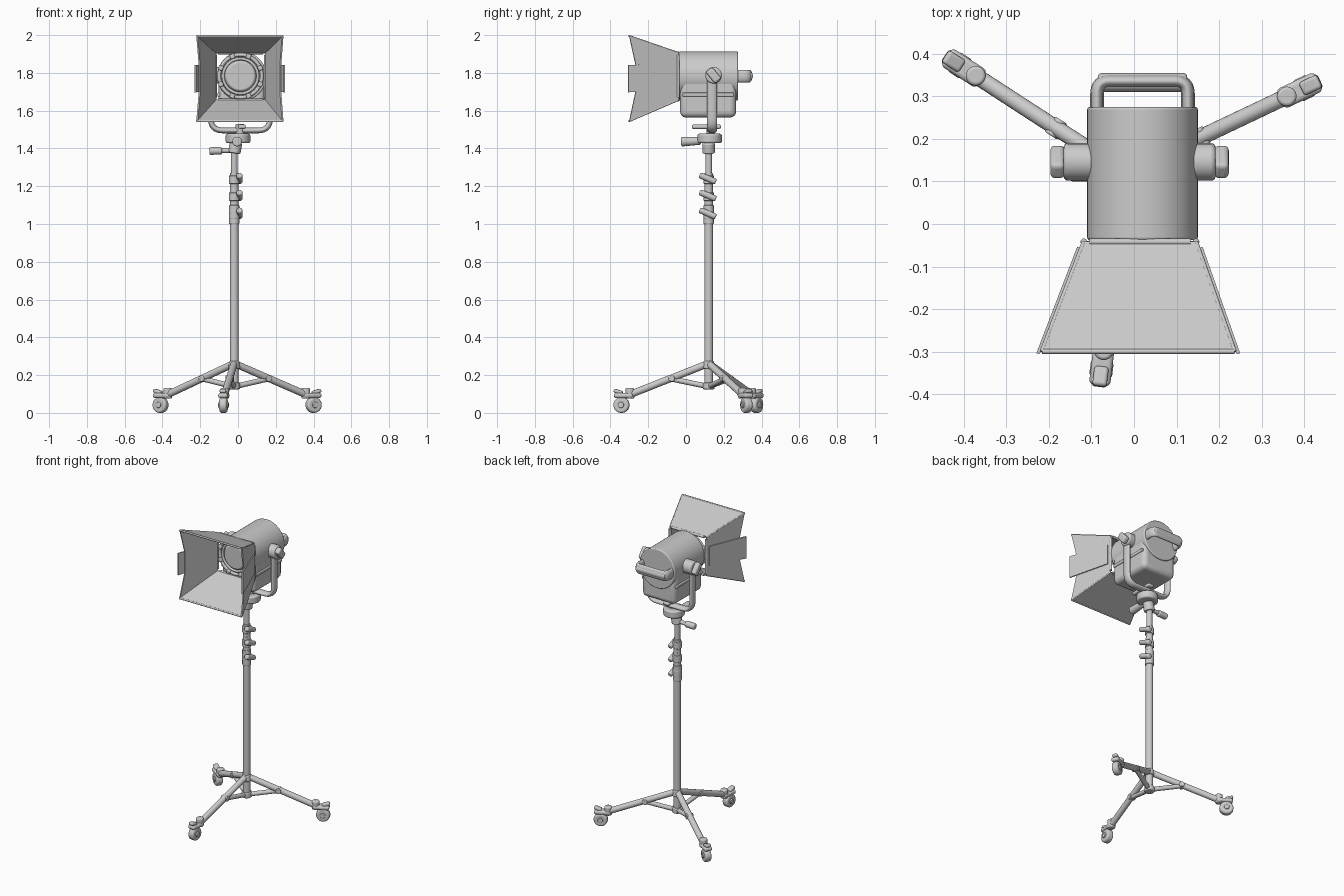
import bpy, math
from mathutils import Vector, Matrix

if "Cube" in bpy.data.objects:
    bpy.data.objects.remove(bpy.data.objects["Cube"])


def smooth(ob, angle=35):
    bpy.ops.object.select_all(action='DESELECT')
    ob.select_set(True)
    bpy.context.view_layer.objects.active = ob
    bpy.ops.object.shade_smooth_by_angle(angle=math.radians(angle))
    return ob


def bevel(ob, width, segments=3):
    if width:
        m = ob.modifiers.new("bevel", 'BEVEL')
        m.width, m.segments, m.limit_method = width, segments, 'ANGLE'
    return smooth(ob)


def rod(name, a, b, r, r2=None, bev=0.0, sides=32):
    a, b = Vector(a), Vector(b)
    d = b - a
    bpy.ops.mesh.primitive_cone_add(vertices=sides, radius1=r, radius2=r if r2 is None else r2,
                                    depth=d.length, location=(a + b) / 2)
    ob = bpy.context.object
    ob.name = name
    ob.rotation_euler = d.to_track_quat('Z', 'Y').to_euler()
    return bevel(ob, bev)


def box(name, loc, size, bev=0.008, rot=(0, 0, 0)):
    bpy.ops.mesh.primitive_cube_add(size=1, location=loc, rotation=rot)
    ob = bpy.context.object
    ob.name = name
    ob.data.transform(Matrix.Diagonal((*size, 1)))
    return bevel(ob, bev, 4)


def tube(name, pts, r, scale=(1, 1, 1), loc=(0, 0, 0), closed=False):
    cu = bpy.data.curves.new(name, 'CURVE')
    cu.dimensions, cu.bevel_depth, cu.bevel_resolution, cu.use_fill_caps = '3D', r, 4, True
    sp = cu.splines.new('POLY')
    sp.points.add(len(pts) - 1)
    for p, q in zip(sp.points, pts):
        p.co = (*q, 1)
    sp.use_cyclic_u = closed
    ob = bpy.data.objects.new(name, cu)
    bpy.context.collection.objects.link(ob)
    ob.location, ob.scale = loc, scale
    bpy.ops.object.select_all(action='DESELECT')
    ob.select_set(True)
    bpy.context.view_layer.objects.active = ob
    bpy.ops.object.convert(target='MESH')
    return smooth(bpy.context.object)


def round_path(corners, r, n=8):
    """Open path with its inner corners rounded."""
    c = [Vector(p) for p in corners]
    out = [c[0]]
    for p, q, s in zip(c, c[1:], c[2:]):
        a, b = q + (p - q).normalized() * r, q + (s - q).normalized() * r
        for i in range(n + 1):
            t = i / n
            out.append(a * (1 - t) ** 2 + q * 2 * t * (1 - t) + b * t * t)
    return out + [c[-1]]


def panel(name, pts, thick=0.008):
    me = bpy.data.meshes.new(name)
    me.from_pydata([tuple(p) for p in pts], [], [list(range(len(pts)))])
    ob = bpy.data.objects.new(name, me)
    bpy.context.collection.objects.link(ob)
    m = ob.modifiers.new("thickness", 'SOLIDIFY')
    m.thickness, m.offset = thick, 0
    return ob


PX, PY = -0.02, 0.12      # pole axis
CX, CZ = 0.02, 1.783      # lamp axis

# Telescopic pole
for i, (z0, z1, r) in enumerate([(0.13, 1.09, 0.023), (1.0, 1.1, 0.027), (1.09, 1.19, 0.023),
                                 (1.18, 1.27, 0.022), (1.26, 1.40, 0.018)]):
    rod(f"pole_section_{i}", (PX, PY, z0), (PX, PY, z1), r, bev=0.003)
# Pole clamps with slanted knobs
for i, z in enumerate((1.05, 1.145, 1.235)):
    rod(f"clamp_collar_{i}", (PX, PY, z - 0.022), (PX, PY, z + 0.022), 0.028, bev=0.004)
    rod(f"clamp_neck_{i}", (PX, PY, z), (0.012, PY, z), 0.014)
    rod(f"clamp_knob_{i}", (0.008, 0.072, z + 0.024), (0.008, 0.158, z - 0.012), 0.016, bev=0.008)

# Tripod hub
rod("upper_hub", (PX, PY, 0.235), (PX, PY, 0.275), 0.032, 0.027, bev=0.005)
rod("lower_hub", (PX, PY, 0.125), (PX, PY, 0.16), 0.031, bev=0.005)

# Legs, braces and casters
for side, deg in (("left", 147), ("right", 25.4), ("front", 263)):
    a = math.radians(deg)
    u, w = Vector((math.cos(a), math.sin(a), 0)), Vector((-math.sin(a), math.cos(a), 0))

    def at(d, z, o=0.0):
        return Vector((PX, PY, z)) + u * d + w * o
    rod(f"{side}_leg", at(0.01, 0.258), at(0.425, 0.095), 0.019, bev=0.004, sides=20)
    rod(f"{side}_brace", at(0.015, 0.142), at(0.20, 0.18), 0.014, sides=16)
    rod(f"{side}_brace_joint", at(0.195, 0.182, -0.022), at(0.195, 0.182, 0.022), 0.017, bev=0.004)
    rod(f"{side}_wheel", at(0.465, 0.042, -0.02), at(0.465, 0.042, 0.02), 0.042, bev=0.01)
    rod(f"{side}_axle", at(0.465, 0.042, -0.027), at(0.465, 0.042, 0.027), 0.016, bev=0.004)
    rod(f"{side}_caster_stem", at(0.42, 0.075), at(0.42, 0.132), 0.023, bev=0.007)
    box(f"{side}_caster_hood", at(0.453, 0.092), (0.10, 0.05, 0.026), 0.011, (0, 0, a))
    box(f"{side}_brake_pedal", at(0.482, 0.112), (0.048, 0.034, 0.02), 0.008, (0, -0.3, a))

# Swivel mount
rod("mount_stem", (PX, PY, 1.375), (PX + 0.01, PY, 1.43), 0.033, bev=0.006)
rod("mount_disc", (0, 0.125, 1.428), (0, 0.125, 1.478), 0.065, bev=0.01)
rod("mount_neck", (0.01, 0.13, 1.47), (0.01, 0.13, 1.53), 0.022, bev=0.004)
rod("tilt_handle", (-0.005, 0.08, 1.44), (-0.005, -0.026, 1.436), 0.02, 0.026, bev=0.008)
rod("side_lever", (PX, PY, 1.39), (-0.10, PY, 1.388), 0.013)
rod("side_lever_grip", (-0.085, PY, 1.388), (-0.152, PY, 1.386), 0.02, bev=0.008)
box("yoke_lock_lever", (0.02, 0.108, 1.515), (0.042, 0.155, 0.022), 0.009)

# Yoke
yoke = round_path([(-0.157, 0, 0.30), (-0.157, 0, 0.0), (0.157, 0, 0.0), (0.157, 0, 0.30)], 0.065)
tube("yoke", yoke, 0.015, (1, 1.75, 1), (0.013, 0.138, 1.495))
for s, name in ((-1, "left"), (1, "right")):
    x = 0.013 + s * 0.125
    rod(f"{name}_yoke_hub", (x - s * 0.02, 0.146, 1.787), (x + s * 0.054, 0.146, 1.787), 0.044, bev=0.01, sides=20)
    box(f"{name}_yoke_knob", (x + s * 0.068, 0.146, 1.787), (0.034, 0.045, 0.078), 0.011, (0.7, 0, 0))

# Lamp body
rod("lamp_barrel", (CX, -0.038, CZ), (CX, 0.275, CZ), 0.13, bev=0.006, sides=64)
box("lamp_lower_housing", (CX, 0.117, 1.675), (0.245, 0.296, 0.222), 0.03)
box("side_rail", (CX, 0.117, 1.685), (0.258, 0.27, 0.02), 0.005)
# Rear handle
handle = round_path([(-0.107, 0.25, 0), (-0.107, 0.336, 0), (0.107, 0.336, 0), (0.107, 0.25, 0)], 0.03)
tube("rear_handle", handle, 0.016, (1, 1, 2.1), (CX, 0, CZ))
rod("handle_grip", (CX - 0.105, 0.333, CZ), (CX + 0.105, 0.333, CZ), 0.022, bev=0.008)

# Lens, its ring and clips
LX = 0.013


def circle(r, y):
    return [(LX + r * math.cos(t * math.tau / 48), y, CZ + r * math.sin(t * math.tau / 48)) for t in range(48)]


rod("lens", (LX, -0.035, CZ), (LX, -0.056, CZ), 0.088, 0.075, bev=0.005, sides=48)
tube("lens_ring", circle(0.092, -0.047), 0.008, closed=True)
tube("outer_ring", circle(0.113, -0.047), 0.010, closed=True)
for i in range(8):
    t = math.radians(22.5 + 45 * i)
    box(f"lens_clip_{i}", (LX + 0.113 * math.cos(t), -0.052, CZ + 0.113 * math.sin(t)),
        (0.026, 0.024, 0.026), 0.006, (0, -t, 0))


# Barn doors: u across, t from back to front, s in height
def P(u, t, s):
    return Vector((0.014 - 0.004 * t + u * (0.132 + 0.095 * t), -0.042 - 0.258 * t,
                   1.781 - 0.011 * t + s * (0.125 + 0.1 * t)))


for s, name in ((1, "top"), (-1, "bottom")):
    panel(f"{name}_door", [P(-1, 0, s), P(1, 0, s), P(1, 1, s), P(-1, 1, s)])
    tube(f"{name}_door_rim", [P(-1, 1, s), P(1, 1, s)], 0.006)
    tube(f"{name}_door_hinge", [P(-0.9, 0, s), P(0.9, 0, s)], 0.008)
for u, name in ((-1, "left"), (1, "right")):
    panel(f"{name}_door", [P(u, 0, -1), P(u, 1, -1), P(u, 0.87, -0.33), P(u, 0.87, 0.33), P(u, 1, 1), P(u, 0, 1)])
    out = Vector((u * 0.007, 0, 0))
    panel(f"{name}_door_leaf", [P(u, 0.05, -0.5) + out, P(u, 1.02, -0.32) + out,
                                P(u, 1.02, 0.32) + out, P(u, 0.05, 0.5) + out])
    tube(f"{name}_door_hinge", [P(u, 0, -0.9), P(u, 0, 0.9)], 0.008)
    for s in (-1, 1):
        tube(f"{name}_corner_edge", [P(u, 0, s), P(u, 1, s)], 0.005)
